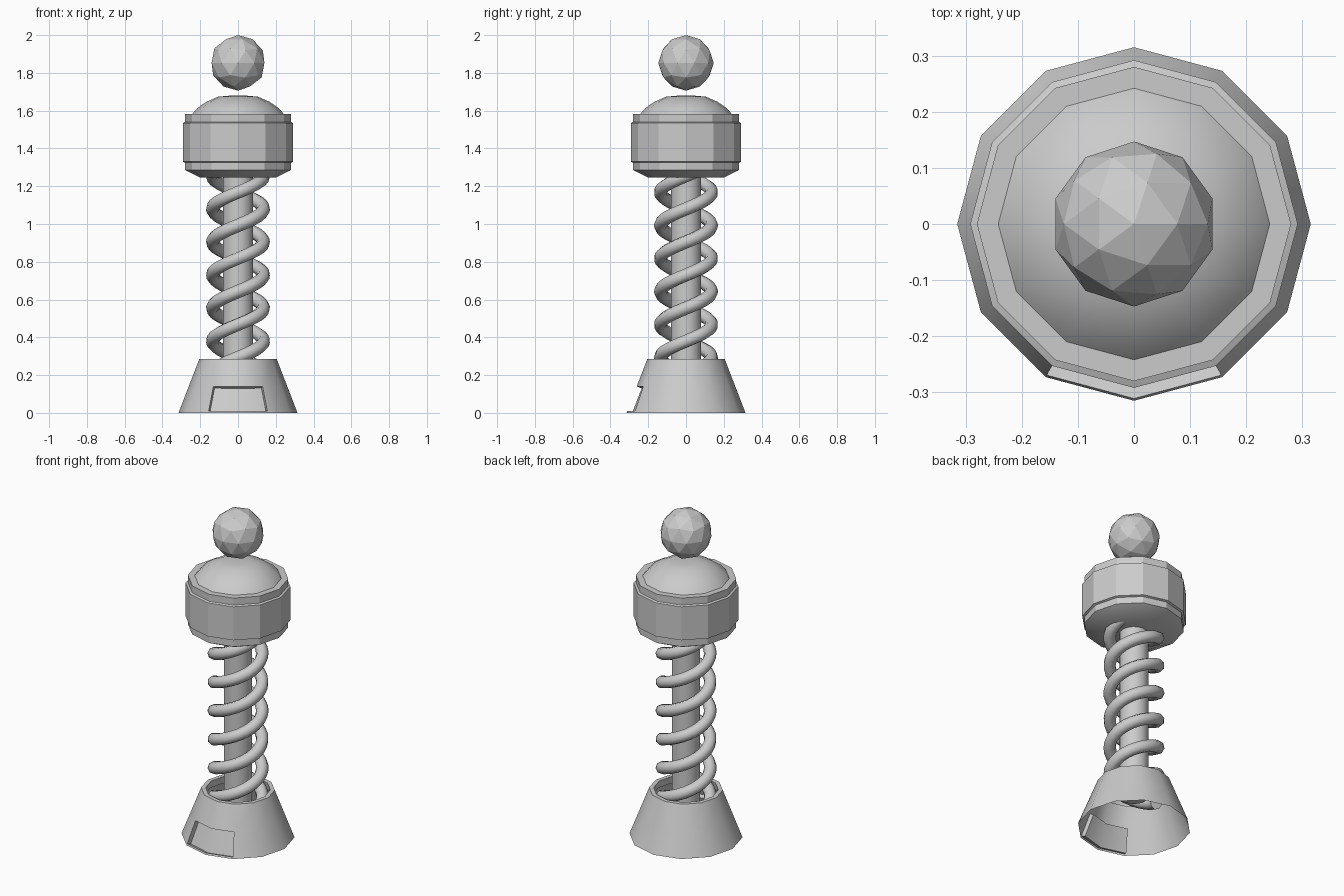
import bpy, bmesh
from math import sin, cos, pi, radians

if "Cube" in bpy.data.objects:
    bpy.data.objects.remove(bpy.data.objects["Cube"])


def add_object(name, bm, smooth=True):
    mesh = bpy.data.meshes.new(name)
    bm.to_mesh(mesh)
    bm.free()
    ob = bpy.data.objects.new(name, mesh)
    bpy.context.collection.objects.link(ob)
    if smooth:
        bpy.ops.object.select_all(action='DESELECT')
        ob.select_set(True)
        bpy.context.view_layer.objects.active = ob
        bpy.ops.object.shade_smooth_by_angle(angle=radians(29.8))
    return ob


def lathe(profile, sides):
    """Revolve (radius, z) points about z, listed up the outside."""
    bm = bmesh.new()
    rings = [[bm.verts.new((r * cos(2 * pi * j / sides), r * sin(2 * pi * j / sides), z))
              for j in range(sides)] for r, z in profile]
    for a, b in zip(rings, rings[1:]):
        for j in range(sides):
            k = (j + 1) % sides
            bm.faces.new((a[j], a[k], b[k], b[j]))
    bmesh.ops.remove_doubles(bm, verts=bm.verts, dist=1e-5)
    bm.normal_update()
    return bm


# Hollow base cone with a folded rim and a recessed front panel
bm = lathe([(0.315, 0), (0.311, 0.01), (0.261, 0.14), (0.205, 0.285),
            (0.18, 0.285), (0.187, 0.24)], 12)
panel = []
for f in bm.faces:
    c = f.calc_center_median()
    if 0.05 < c.z < 0.1 and c.y < -0.2 and abs(c.x) < 0.12:
        panel.append(f)
bmesh.ops.inset_region(bm, faces=panel, thickness=0.0, depth=-0.027, use_even_offset=True)
add_object("base", bm)

# Central post
add_object("post", lathe([(0, 0.2), (0.08, 0.2), (0.08, 1.26), (0, 1.26)], 16))

# Two intertwined spring strands
Z0, Z1, PITCH = 0.19, 1.28, 0.35
for s, name in enumerate(("spring_a", "spring_b")):
    cu = bpy.data.curves.new(name, 'CURVE')
    cu.dimensions = '3D'
    cu.bevel_depth = 0.035
    cu.bevel_resolution = 2
    cu.use_fill_caps = True
    n = 80
    sp = cu.splines.new('POLY')
    sp.points.add(n)
    for i, p in enumerate(sp.points):
        z = Z0 + (Z1 - Z0) * i / n
        t = 2 * pi * (z - 0.38) / PITCH + pi * s
        p.co = (0.135 * cos(t), 0.135 * sin(t), z, 1)
    ob = bpy.data.objects.new(name, cu)
    bpy.context.collection.objects.link(ob)
    bpy.ops.object.select_all(action='DESELECT')
    ob.select_set(True)
    bpy.context.view_layer.objects.active = ob
    bpy.ops.object.convert(target='MESH')

# Head: underside bevel, faceted band, stepped rims and a smooth dome
add_object("head", lathe([
    (0, 1.245), (0.2, 1.245), (0.28, 1.285), (0.28, 1.325), (0.292, 1.33),
    (0.292, 1.535), (0.28, 1.54), (0.28, 1.583), (0.242, 1.583),
    (0.215, 1.614), (0.165, 1.648), (0.105, 1.674), (0.05, 1.679), (0, 1.68)], 12))

# Floating faceted ball
bm = bmesh.new()
bmesh.ops.create_icosphere(bm, subdivisions=2, radius=0.147)
bmesh.ops.translate(bm, verts=bm.verts, vec=(0, 0, 1.853))
add_object("ball", bm, smooth=False)
